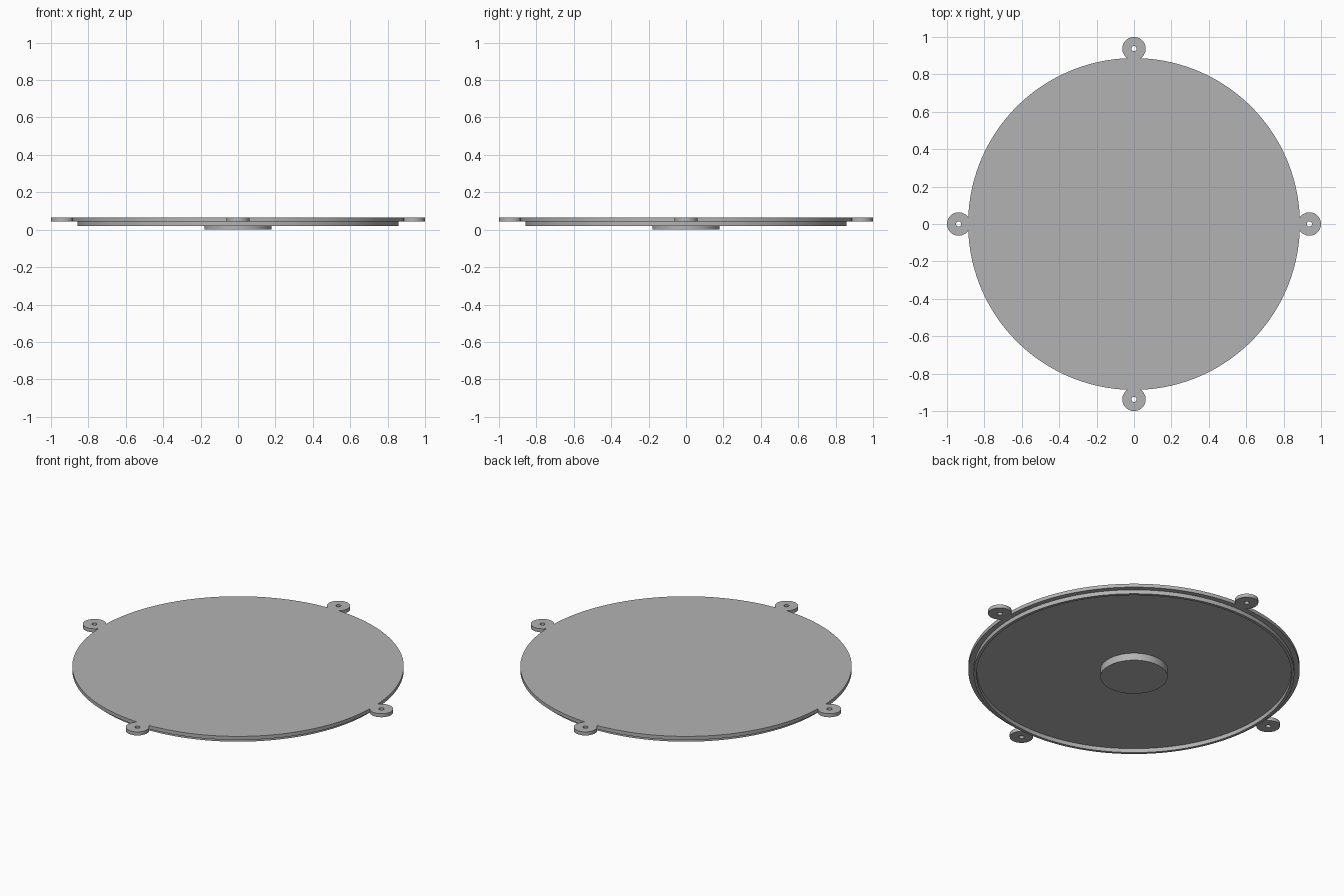
import bpy
from math import radians

PLATE_R, RIM_R, RIM_IN, BOSS_R = 0.887, 0.858, 0.842, 0.18
EAR_R, EAR_POS, HOLE_R = 0.0625, 0.9375, 0.014
TOP, UNDER, RIM_BOTTOM = 0.064, 0.043, 0.019

cube = bpy.data.objects.get("Cube")
if cube:
    bpy.data.objects.remove(cube, do_unlink=True)

grey = bpy.data.materials.new("plain grey")
grey.use_nodes = True
colour = (0.45, 0.45, 0.45, 1)
grey.diffuse_color = colour
grey.node_tree.nodes["Principled BSDF"].inputs["Base Color"].default_value = colour


def disc(name, radius, low, high, x=0, y=0, sides=128):
    bpy.ops.mesh.primitive_cylinder_add(vertices=sides, radius=radius, depth=high - low,
                                        location=(x, y, (low + high) / 2))
    obj = bpy.context.object
    obj.name = name
    obj.data.materials.append(grey)
    return obj


def combine(target, other, operation):
    mod = target.modifiers.new(operation.title(), 'BOOLEAN')
    mod.operation, mod.solver, mod.object = operation, 'EXACT', other
    bpy.context.view_layer.objects.active = target
    bpy.ops.object.modifier_apply(modifier=mod.name)
    bpy.data.objects.remove(other, do_unlink=True)


def shade(obj):
    bpy.ops.object.select_all(action='DESELECT')
    obj.select_set(True)
    bpy.context.view_layer.objects.active = obj
    bpy.ops.object.shade_smooth_by_angle(angle=radians(30))


# Cover plate with four drilled mounting ears
plate = disc("cover_plate", PLATE_R, UNDER, TOP, sides=192)
directions = [(1, 0), (0, 1), (-1, 0), (0, -1)]
for dx, dy in directions:
    combine(plate, disc("ear", EAR_R, UNDER, TOP, dx * EAR_POS, dy * EAR_POS, 48), 'UNION')
for dx, dy in directions:
    combine(plate, disc("hole", HOLE_R, 0, 0.1, dx * EAR_POS, dy * EAR_POS, 24), 'DIFFERENCE')
shade(plate)

# Thin locating rim under the plate
rim = disc("locating_rim", RIM_R, RIM_BOTTOM, UNDER, sides=192)
combine(rim, disc("rim_bore", RIM_IN, 0, 0.1, sides=192), 'DIFFERENCE')
shade(rim)

# Central boss on the underside
shade(disc("centre_boss", BOSS_R, 0, UNDER, sides=96))
